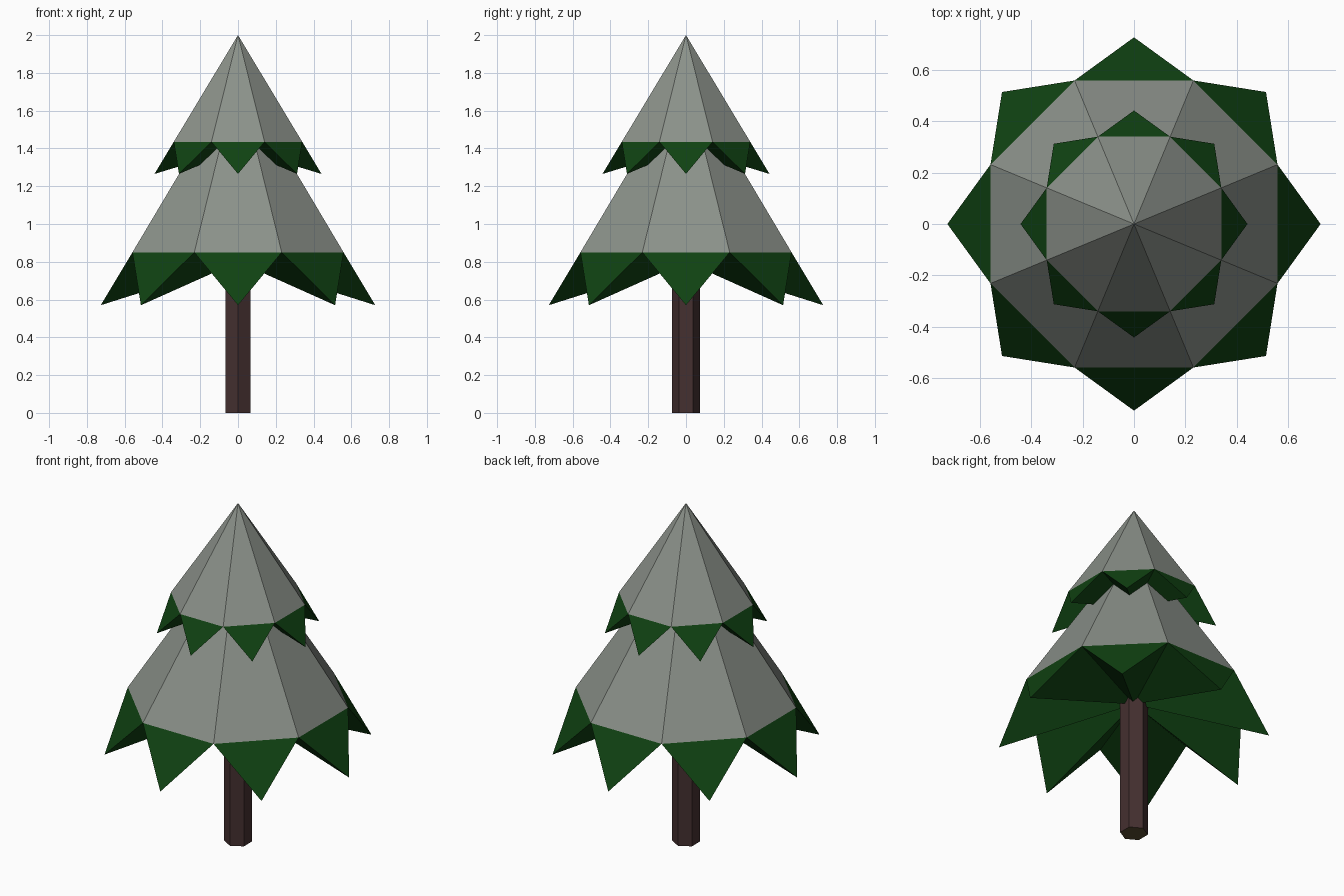
import bpy, bmesh, math

if "Cube" in bpy.data.objects:
    bpy.data.objects.remove(bpy.data.objects["Cube"])


def material(name, rgb):
    m = bpy.data.materials.new(name)
    m.diffuse_color = (*rgb, 1)
    m.use_nodes = True
    m.node_tree.nodes["Principled BSDF"].inputs["Base Color"].default_value = m.diffuse_color
    return m


snow = material("snow", (0.26, 0.285, 0.255))
green = material("needle green", (0.005, 0.055, 0.006))
bark = material("bark brown", (0.058, 0.029, 0.029))
wood = material("cut wood", (0.10, 0.07, 0.028))


def finish(bm, name, mats):
    bmesh.ops.recalc_face_normals(bm, faces=bm.faces)
    mesh = bpy.data.meshes.new(name)
    bm.to_mesh(mesh)
    bm.free()
    for m in mats:
        mesh.materials.append(m)
    obj = bpy.data.objects.new(name, mesh)
    bpy.context.collection.objects.link(obj)
    return obj


def tier(name, apex_z, valley_r, valley_z, tip_r, tip_z, under_z, n=8):
    """Snowy pyramid whose flat sides end in green points, hollow underneath."""
    bm = bmesh.new()

    def ring(r, z, offset):
        return [bm.verts.new((r * math.cos(a), r * math.sin(a), z))
                for a in ((i + offset) * math.tau / n for i in range(n))]

    tips = ring(tip_r, tip_z, 0)
    valleys = ring(valley_r, valley_z, 0.5)
    apex = bm.verts.new((0, 0, apex_z))
    under = bm.verts.new((0, 0, under_z))
    for i in range(n):
        left, right, tip = valleys[i - 1], valleys[i], tips[i]
        bm.faces.new((apex, left, right))
        for tri in ((left, tip, right), (under, tip, left), (under, right, tip)):
            bm.faces.new(tri).material_index = 1
    return finish(bm, name, (snow, green))


# Branch tiers
tier("lower_branches", 1.79, 0.605, 0.85, 0.727, 0.57, 0.80)
tier("upper_branches", 2.00, 0.368, 1.435, 0.442, 1.265, 1.40)

# Hexagonal trunk with cut-wood ends
bm = bmesh.new()
bmesh.ops.create_cone(bm, cap_ends=True, segments=6, radius1=0.075,
                      radius2=0.075, depth=0.86)
for v in bm.verts:
    v.co.z += 0.43
# put a corner on the front
if max(v.co.x for v in bm.verts) > 0.07:
    for v in bm.verts:
        v.co.x, v.co.y = -v.co.y, v.co.x
bm.normal_update()
for f in bm.faces:
    f.material_index = 1 if abs(f.normal.z) > 0.5 else 0
finish(bm, "trunk", (bark, wood))
